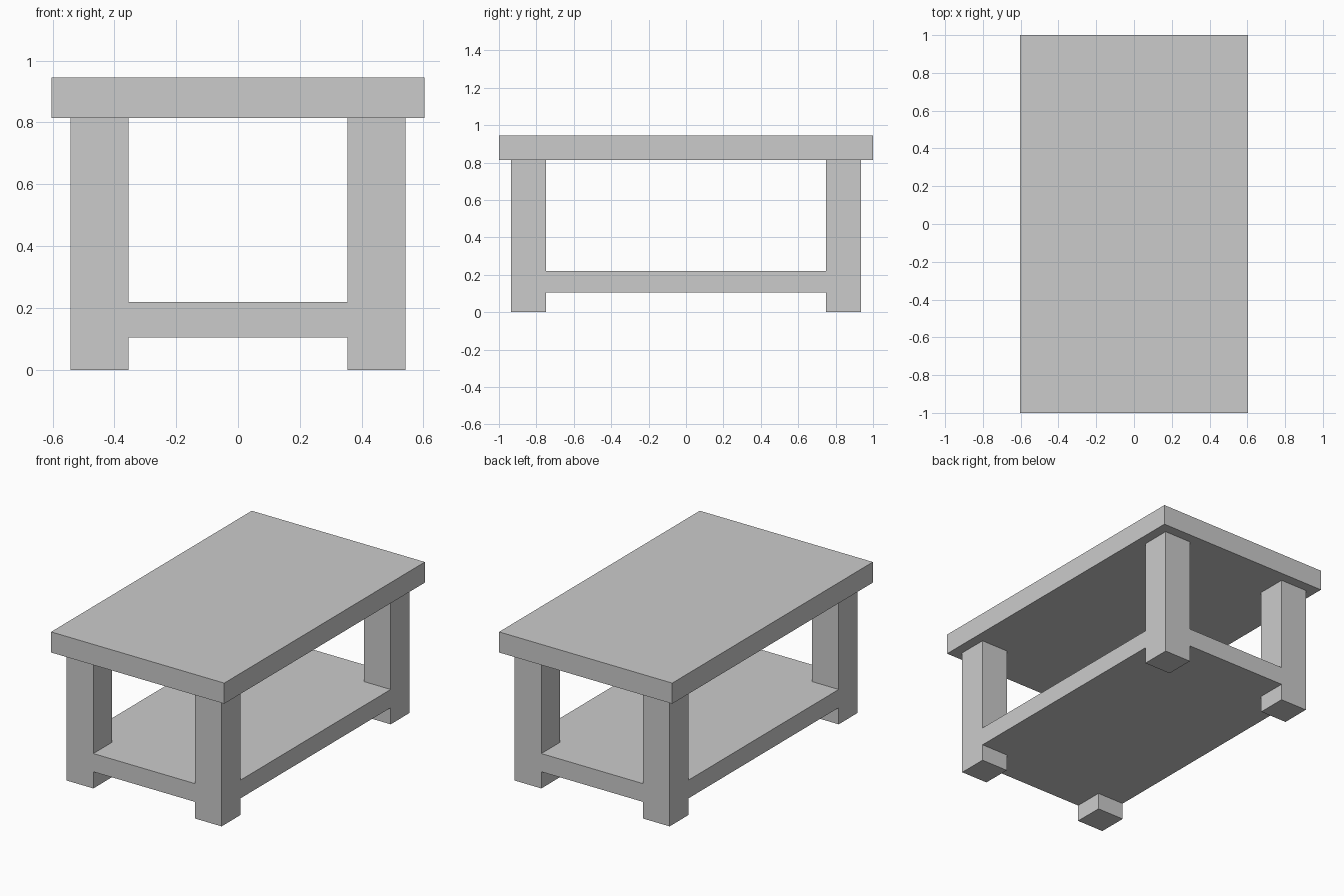
import bpy, bmesh
from mathutils import Matrix

if "Cube" in bpy.data.objects:
    bpy.data.objects.remove(bpy.data.objects["Cube"])

TOP = (0.604, 1.0, 0.815, 0.945)      # half x, half y, z low, z high
SHELF = (0.541, 0.936, 0.105, 0.22)
LEG = 0.187                           # square leg width


def slab(hx, hy, z0, z1):
    bm = bmesh.new()
    bmesh.ops.create_cube(bm, size=1, matrix=Matrix.Translation((0, 0, (z0 + z1) / 2))
                          @ Matrix.Diagonal((2 * hx, 2 * hy, z1 - z0, 1)))
    return bm


def finish(bm, name):
    bmesh.ops.recalc_face_normals(bm, faces=bm.faces[:])
    mesh = bpy.data.meshes.new(name)
    bm.to_mesh(mesh)
    bm.free()
    bpy.context.collection.objects.link(bpy.data.objects.new(name, mesh))


# Tabletop
finish(slab(*TOP), "tabletop")

# Shelf, cut so each corner carries a leg flush with its sides
bm = slab(*SHELF)
inner = (SHELF[0] - LEG, SHELF[1] - LEG)
for axis in (0, 1):
    for side in (-1, 1):
        co, no = [0, 0, 0], [0, 0, 0]
        co[axis], no[axis] = side * inner[axis], 1
        bmesh.ops.bisect_plane(bm, geom=bm.verts[:] + bm.edges[:] + bm.faces[:],
                               plane_co=co, plane_no=no)
bm.normal_update()

# Legs: corners extruded down to the floor and up to the tabletop
for direction, z in ((-1, 0), (1, TOP[2])):
    corners = []
    for f in bm.faces:
        c = f.calc_center_median()
        if f.normal.z * direction > 0.9 and abs(c.x) > inner[0] and abs(c.y) > inner[1]:
            corners.append(f)
    for f in bmesh.ops.extrude_discrete_faces(bm, faces=corners)["faces"]:
        for v in f.verts:
            v.co.z = z
    bm.normal_update()
finish(bm, "legs_and_shelf")
